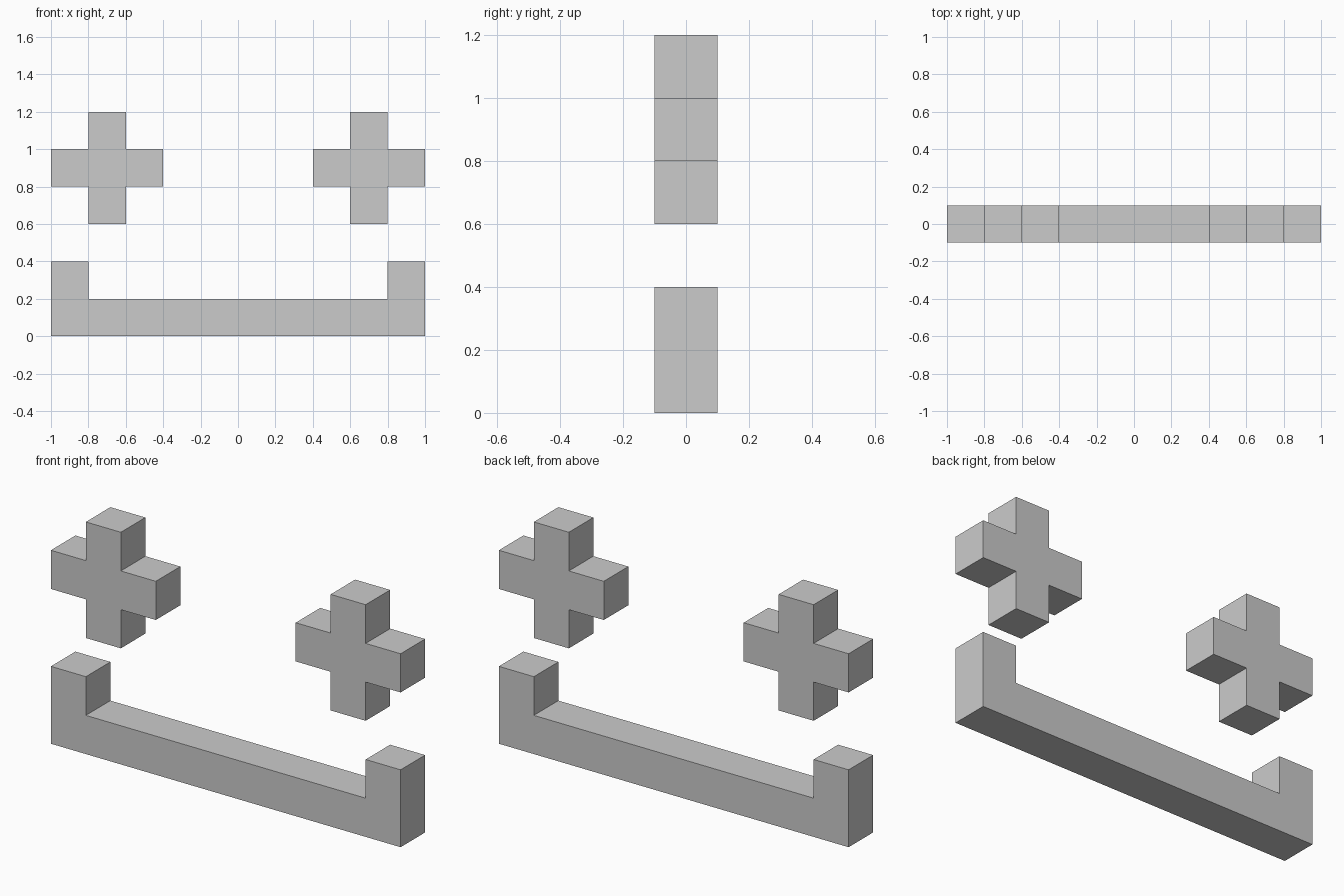
import bpy
import bmesh

if "Cube" in bpy.data.objects:
    bpy.data.objects.remove(bpy.data.objects["Cube"])

DEPTH = 0.2


def extrude_profile(name, points):
    """Solid made by extruding an x-z outline along y, centred on y = 0."""
    bm = bmesh.new()
    face = bm.faces.new([bm.verts.new((x, -DEPTH / 2, z)) for x, z in points])
    result = bmesh.ops.extrude_face_region(bm, geom=[face])
    moved = [v for v in result["geom"] if isinstance(v, bmesh.types.BMVert)]
    bmesh.ops.translate(bm, verts=moved, vec=(0, DEPTH, 0))
    bmesh.ops.recalc_face_normals(bm, faces=bm.faces)
    mesh = bpy.data.meshes.new(name)
    bm.to_mesh(mesh)
    bm.free()
    obj = bpy.data.objects.new(name, mesh)
    bpy.context.collection.objects.link(obj)
    return obj


def cross_outline(cx, cz, inner=0.1, outer=0.3):
    """Plus-shaped outline: one corner repeated by quarter turns."""
    points = []
    x_dir, z_dir = (1, 0), (0, 1)
    for _ in range(4):
        for a, b in ((outer, -inner), (outer, inner), (inner, inner)):
            points.append((cx + a * x_dir[0] + b * z_dir[0],
                           cz + a * x_dir[1] + b * z_dir[1]))
        x_dir, z_dir = z_dir, (-x_dir[0], -x_dir[1])
    return points


# Cross-shaped eyes
for side, cx in (("left", -0.7), ("right", 0.7)):
    extrude_profile(f"{side}_eye", cross_outline(cx, 0.9))

# Mouth: long bar with upturned ends
half = [(1.0, 0.0), (1.0, 0.4), (0.8, 0.4), (0.8, 0.2)]
extrude_profile("mouth", half + [(-x, z) for x, z in reversed(half)])
